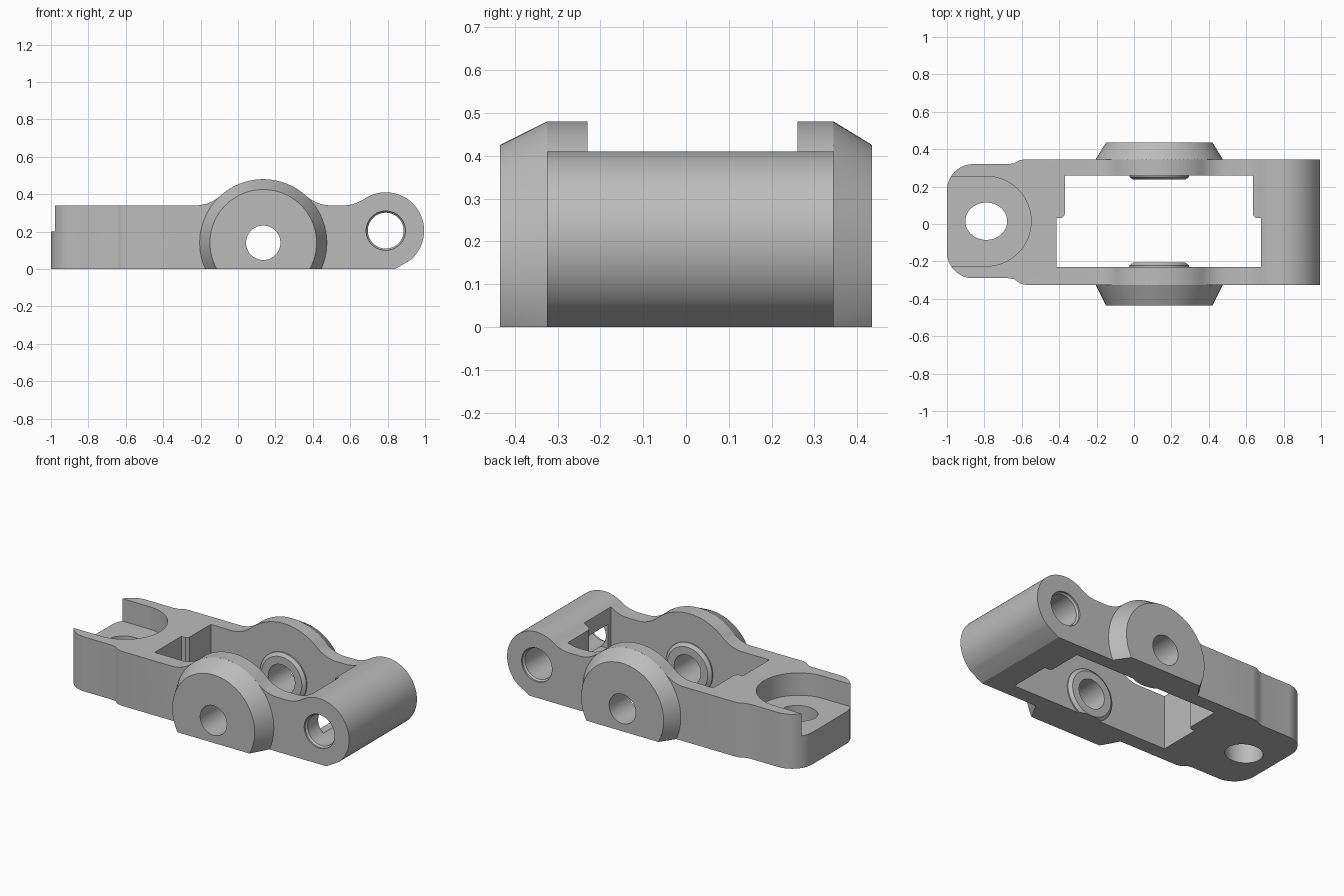
import bpy, bmesh, math
from mathutils import Vector

cube = bpy.data.objects.get("Cube")
if cube:
    bpy.data.objects.remove(cube)

grey = bpy.data.materials.new("plain grey")
grey.use_nodes = True
grey.diffuse_color = (0.5, 0.5, 0.5, 1)
grey.node_tree.nodes["Principled BSDF"].inputs["Base Color"].default_value = (0.5, 0.5, 0.5, 1)


def finish(name, bm):
    bmesh.ops.recalc_face_normals(bm, faces=bm.faces)
    mesh = bpy.data.meshes.new(name)
    bm.to_mesh(mesh)
    bm.free()
    mesh.materials.append(grey)
    ob = bpy.data.objects.new(name, mesh)
    bpy.context.collection.objects.link(ob)
    return ob


def prism(name, pts, lo, hi, axis):
    """Extrude a flat outline along y (outline in xz) or z (outline in xy)."""
    bm = bmesh.new()
    place = (lambda p, h: (p[0], h, p[1])) if axis == "y" else (lambda p, h: (p[0], p[1], h))
    face = bm.faces.new([bm.verts.new(place(p, lo)) for p in pts])
    out = bmesh.ops.extrude_face_region(bm, geom=[face])
    verts = [g for g in out["geom"] if isinstance(g, bmesh.types.BMVert)]
    step = (0, hi - lo, 0) if axis == "y" else (0, 0, hi - lo)
    bmesh.ops.translate(bm, verts=verts, vec=step)
    return finish(name, bm)


def turned(name, cx, cz, profile, n=96):
    """Round solid about a y axis; profile lists (radius, y)."""
    bm = bmesh.new()
    rings = []
    for r, y in profile:
        rings.append([bm.verts.new((cx + r * math.cos(2 * math.pi * i / n), y,
                                    cz + r * math.sin(2 * math.pi * i / n))) for i in range(n)])
    for a, b in zip(rings, rings[1:]):
        for i in range(n):
            j = (i + 1) % n
            bm.faces.new((a[i], a[j], b[j], b[i]))
    bm.faces.new(rings[0])
    bm.faces.new(rings[-1])
    return finish(name, bm)


def arc(cx, cy, r, a0, a1, n=24):
    return [(cx + r * math.cos(math.radians(a0 + (a1 - a0) * i / n)),
             cy + r * math.sin(math.radians(a0 + (a1 - a0) * i / n))) for i in range(n + 1)]


def combine(base, other, operation):
    mod = base.modifiers.new("combine", "BOOLEAN")
    mod.operation = operation
    mod.solver = "EXACT"
    mod.object = other
    bpy.context.view_layer.objects.active = base
    bpy.ops.object.modifier_apply(modifier=mod.name)
    bpy.data.objects.remove(other)


PX, PZ = 0.135, 0.14     # pivot axis
EX, EZ = 0.79, 0.205     # end pin axis
HX, HY = -0.79, 0.015    # upright hole
FRONT, BACK = -0.325, 0.345

# Side outline: flat deck, pivot dome, rounded pin end
side = [(-1.1, -0.1), (-1.1, 0.34)]
side += arc(PX - 0.363, 0.54, 0.2, -90, -47.8)
side += arc(PX, PZ, 0.34, 132.2, 47.8, 40)[1:]
side += arc(PX + 0.363, 0.54, 0.2, 227.8, 270)[1:]
side += arc(0.562, 0.54, 0.2, 270, 304.2)
side += arc(EX, EZ, 0.205, 124.2, -50, 56)[1:]
side += [(0.84, 0), (0.67, -0.1)]
body = prism("bracket_body", side, -0.6, 0.6, "y")

# Plan outline: narrowed, rounded tail
plan = [(1.2, FRONT), (1.2, BACK), (-0.58, BACK), (-0.61, 0.342), (-0.64, 0.325), (-0.67, 0.32)]
plan += arc(-0.86, 0.18, 0.14, 90, 180, 16)
plan += arc(-0.86, -0.15, 0.14, 180, 270, 16)
plan += [(-0.67, -0.29), (-0.64, -0.295), (-0.61, -0.318), (-0.58, FRONT)]
combine(body, prism("plan", plan, -0.5, 1, "z"), "INTERSECT")

# Tapered outer pivot bosses
for wall, end, inward in ((FRONT, -0.435, 0.03), (BACK, 0.435, -0.03)):
    boss = turned("boss", PX, PZ, [(0.335, wall + inward), (0.34, wall), (0.285, end)])
    combine(body, boss, "UNION")

# Stepped central opening
pocket = [(-0.37, 0.26), (0.635, 0.26), (0.635, 0.05), (0.65, 0.033), (0.68, 0.033),
          (0.68, -0.23), (-0.415, -0.23), (-0.415, 0.033), (-0.385, 0.033), (-0.37, 0.05)]
combine(body, prism("pocket", pocket, -0.5, 1, "z"), "DIFFERENCE")

# Raised rings on the inner walls
for a, b, c in ((-0.26, -0.222, -0.207), (0.29, 0.252, 0.237)):
    combine(body, turned("ring", PX, PZ, [(0.16, a), (0.16, b), (0.14, c)]), "UNION")

# Pivot bore and end pin bore with eased rims
combine(body, turned("pivot_bore", PX, PZ, [(0.092, -0.7), (0.092, 0.7)], 64), "DIFFERENCE")
pin = [(0.105, -0.7), (0.105, FRONT + 0.01), (0.096, FRONT + 0.02),
       (0.096, BACK - 0.02), (0.105, BACK - 0.01), (0.105, 0.7)]
combine(body, turned("pin_bore", EX, EZ, pin, 64), "DIFFERENCE")

# Window between the opening and the pin bore
window = [(0.6, 0.13), (0.75, 0.13), (0.75, 0.28), (0.6, 0.28)]
combine(body, prism("window", window, -0.2, 0.02, "y"), "DIFFERENCE")

# U-shaped recess and upright hole in the tail
recess = [(-1.2, HY - 0.24)] + arc(HX, HY, 0.24, -90, 90, 48) + [(-1.2, HY + 0.24)]
combine(body, prism("recess", recess, 0.2, 1, "z"), "DIFFERENCE")
hole = [(HX + x * 1.12, HY + y) for x, y in arc(0, 0, 0.1, 0, 360, 64)[:-1]]
combine(body, prism("hole", hole, -0.5, 0.6, "z"), "DIFFERENCE")

# Flat underside
below = [(-2, -1), (2, -1), (2, 1), (-2, 1)]
combine(body, prism("below", below, -1, 0, "z"), "DIFFERENCE")

bpy.ops.object.select_all(action="DESELECT")
body.select_set(True)
bpy.context.view_layer.objects.active = body
bpy.ops.object.shade_smooth_by_angle(angle=math.radians(25))
